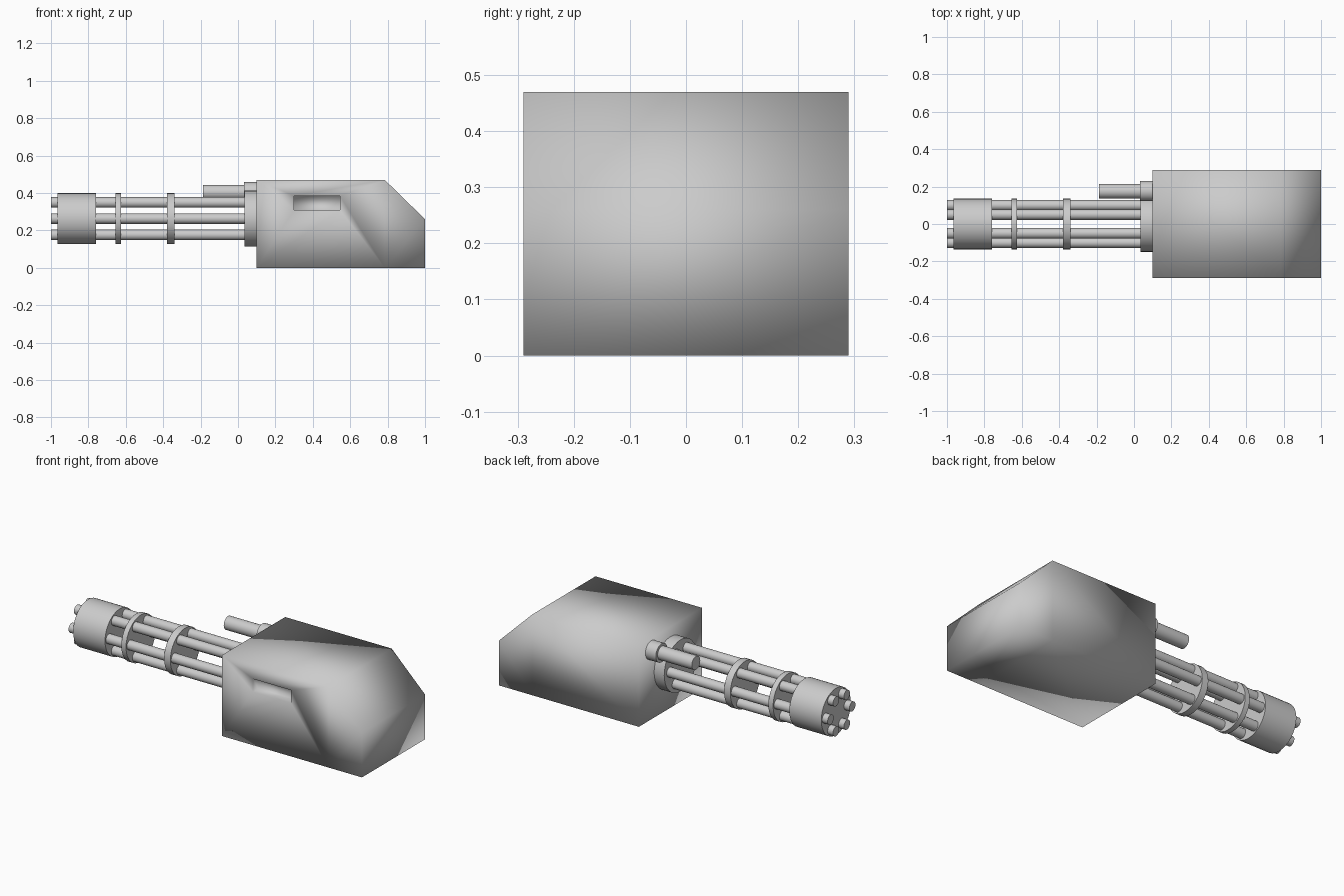
import bpy, bmesh
from math import cos, sin, pi

if "Cube" in bpy.data.objects:
    bpy.data.objects.remove(bpy.data.objects["Cube"])

CZ = 0.263  # height of the barrel axis


def rod(name, x0, x1, r, y=0.0, z=CZ, sides=32):
    """Closed cylinder lying along x."""
    bpy.ops.mesh.primitive_cylinder_add(vertices=sides, radius=r, depth=x1 - x0,
                                        location=((x0 + x1) / 2, y, z),
                                        rotation=(0, pi / 2, 0))
    ob = bpy.context.object
    ob.name = name
    bpy.ops.object.shade_smooth_by_angle(angle=0.6)
    return ob


# Housing: smooth-shaded block with a sloped rear and a recessed port
def housing():
    bm = bmesh.new()
    outline = [(0.10, 0), (0.785, 0), (1.0, 0), (1.0, 0.26), (0.785, 0.47), (0.10, 0.47)]
    port = [(0.30, 0.31), (0.545, 0.31), (0.545, 0.385), (0.30, 0.385)]

    def ring(points, y):
        return [bm.verts.new((x, y, z)) for x, z in points]

    front, back = ring(outline, -0.29), ring(outline, 0.29)
    rim, floor = ring(port, -0.29), ring(port, -0.24)
    # outer walls
    for i in range(6):
        j = (i + 1) % 6
        bm.faces.new((front[i], back[i], back[j], front[j]))
    # rear ends of both sides and the far side
    bm.faces.new(front[1:5])
    bm.faces.new(back[1:5])
    bm.faces.new((back[0], back[1], back[4], back[5]))
    # near side around the port, then the port walls and floor
    corners = (front[0], front[1], front[4], front[5])
    for i in range(4):
        j = (i + 1) % 4
        bm.faces.new((corners[i], corners[j], rim[j], rim[i]))
        bm.faces.new((rim[i], rim[j], floor[j], floor[i]))
    bm.faces.new(floor)
    bmesh.ops.recalc_face_normals(bm, faces=bm.faces)
    for f in bm.faces:
        f.smooth = True
    me = bpy.data.meshes.new("housing")
    bm.to_mesh(me)
    bm.free()
    bpy.context.collection.objects.link(bpy.data.objects.new("housing", me))


housing()

# Six barrels around the axis
for i in range(6):
    a = i * pi / 3
    rod(f"barrel_{i + 1}", -1.0, 0.11, 0.028, 0.1 * cos(a), CZ + 0.1 * sin(a))

# Clamps and mounting collar
rod("muzzle_clamp", -0.965, -0.76, 0.136)
rod("front_clamp", -0.655, -0.625, 0.136)
rod("middle_clamp", -0.38, -0.34, 0.136)
rod("mounting_collar", 0.035, 0.11, 0.15)

# Side tube with its base
rod("side_tube", -0.187, 0.04, 0.039, 0.175, 0.404)
rod("side_tube_base", 0.033, 0.11, 0.054, 0.176, 0.404)
